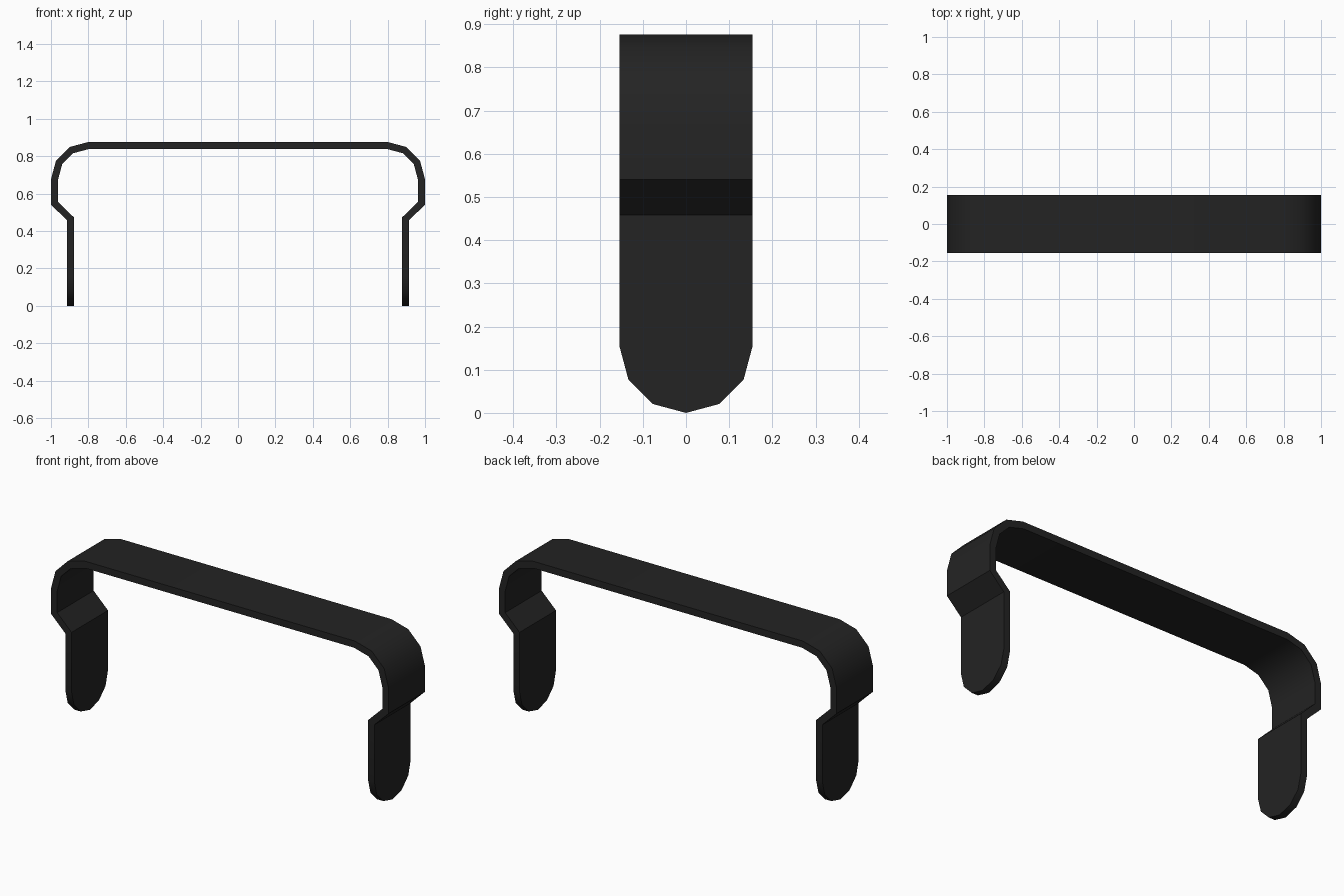
import bpy, bmesh, math

if "Cube" in bpy.data.objects:
    bpy.data.objects.remove(bpy.data.objects["Cube"])

W, T = 0.154, 0.037      # half width of the strap, thickness
LEG_X = 0.915            # outer face of the legs

# right half of the outer profile: leg, step, rounded corner
half = [(LEG_X, W), (LEG_X, 0.458), (1.0, 0.541)]
for i in range(4):
    a = math.radians(30 * i)
    half.append((0.8 + 0.2 * math.cos(a), 0.676 + 0.2 * math.sin(a)))
path = [(-x, z) for x, z in half] + half[::-1]

bm = bmesh.new()
front = [bm.verts.new((x, -W, z)) for x, z in path]
back = [bm.verts.new((x, W, z)) for x, z in path]
for i in range(len(path) - 1):
    bm.faces.new((front[i], front[i + 1], back[i + 1], back[i]))

# half-round leg tips
def tip(x, start, end, sign):
    arc = []
    for i in range(1, 6):
        a = math.pi * i / 6
        arc.append(bm.verts.new((x, sign * W * math.cos(a), W - W * math.sin(a))))
    bm.faces.new([start, end] + arc)

tip(-LEG_X, front[0], back[0], 1)
tip(LEG_X, back[-1], front[-1], -1)

mesh = bpy.data.meshes.new("bent_strap_handle")
bm.to_mesh(mesh)
bm.free()
strap = bpy.data.objects.new("bent_strap_handle", mesh)
bpy.context.collection.objects.link(strap)

# thicken the strap inwards
bpy.context.view_layer.objects.active = strap
strap.select_set(True)
mod = strap.modifiers.new("thickness", 'SOLIDIFY')
mod.thickness = T
mod.offset = -1
mod.use_even_offset = True
bpy.ops.object.modifier_apply(modifier=mod.name)
bpy.ops.object.shade_smooth_by_angle(angle=math.radians(38))

mat = bpy.data.materials.new("matte_black")
mat.diffuse_color = (0.017, 0.017, 0.017, 1)
mat.use_nodes = True
mat.node_tree.nodes["Principled BSDF"].inputs["Base Color"].default_value = mat.diffuse_color
strap.data.materials.append(mat)
